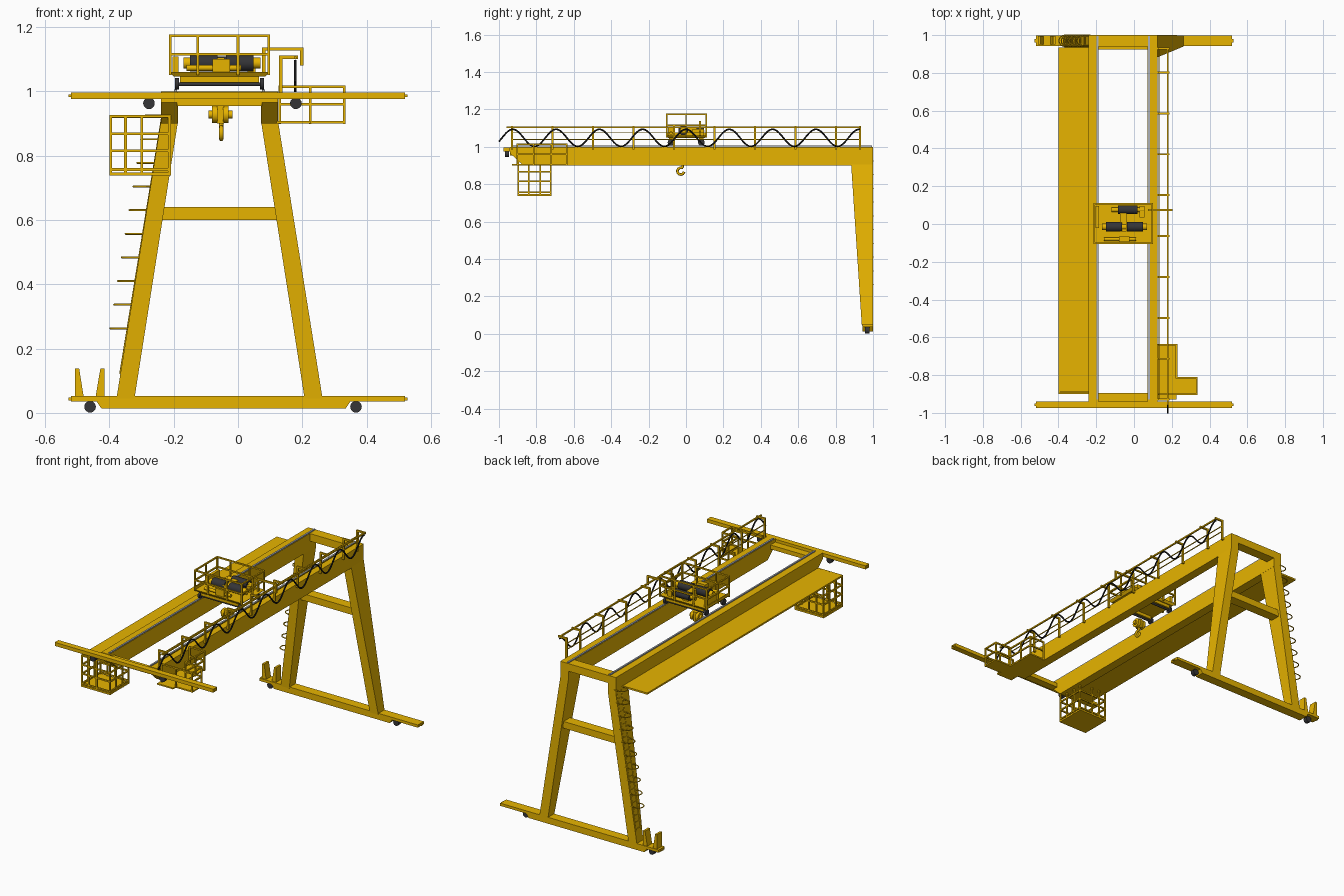
import bpy, bmesh
from math import sin, cos, pi, radians
from mathutils import Vector, Matrix

cube = bpy.data.objects.get("Cube")
if cube:
    bpy.data.objects.remove(cube)


def material(name, r, g, b):
    mat = bpy.data.materials.new(name)
    mat.use_nodes = True
    mat.diffuse_color = (r, g, b, 1)
    mat.node_tree.nodes["Principled BSDF"].inputs["Base Color"].default_value = (r, g, b, 1)
    return mat


YELLOW = material("crane yellow", .8, .455, 0)
DARK = material("dark grey", .035, .035, .038)
STEEL = material("rail steel", .42, .45, .5)
BLACK = material("cable black", .008, .008, .008)


def add(name, mesh, mat):
    mesh.materials.clear()
    mesh.materials.append(mat)
    obj = bpy.data.objects.new(name, mesh)
    bpy.context.collection.objects.link(obj)
    return obj


def finish(name, bm, mat):
    bmesh.ops.recalc_face_normals(bm, faces=bm.faces)
    mesh = bpy.data.meshes.new(name)
    bm.to_mesh(mesh)
    bm.free()
    return add(name, mesh, mat)


def skin(bm, low, high):
    """Solid between two rings of matching points."""
    a = [bm.verts.new(p) for p in low]
    b = [bm.verts.new(p) for p in high]
    bm.faces.new(a)
    bm.faces.new(b)
    for i in range(len(a)):
        j = (i + 1) % len(a)
        bm.faces.new((a[i], a[j], b[j], b[i]))


def loft(name, low, high, mat=YELLOW):
    bm = bmesh.new()
    skin(bm, low, high)
    return finish(name, bm, mat)


def ring(x0, x1, y0, y1, z):
    return [(x0, y0, z), (x1, y0, z), (x1, y1, z), (x0, y1, z)]


def box(name, x, y, z, mat=YELLOW):
    return loft(name, ring(*x, *y, z[0]), ring(*x, *y, z[1]), mat)


def bars(name, pairs, half, mat=YELLOW):
    """Square bars along the axes, each between a pair of points."""
    bm = bmesh.new()
    for pair in pairs:
        x, y, z = [(min(c) - half, max(c) + half) for c in zip(*pair)]
        skin(bm, ring(*x, *y, z[0]), ring(*x, *y, z[1]))
    return finish(name, bm, mat)


def smooth(obj):
    bpy.ops.object.select_all(action='DESELECT')
    obj.select_set(True)
    bpy.context.view_layer.objects.active = obj
    bpy.ops.object.shade_smooth_by_angle(angle=radians(50))


def cylinders(name, axis, items, mat=YELLOW):
    """Items are (centre, radius, length)."""
    bm = bmesh.new()
    for centre, radius, length in items:
        turn = Vector((0, 0, 1)).rotation_difference(Vector(axis)).to_matrix().to_4x4()
        bmesh.ops.create_cone(bm, cap_ends=True, segments=20, radius1=radius, radius2=radius,
                              depth=length, matrix=Matrix.Translation(centre) @ turn)
    smooth(finish(name, bm, mat))


def tubes(name, paths, radius, mat=YELLOW):
    """Round tubes along bent or sloping paths."""
    curve = bpy.data.curves.new(name, 'CURVE')
    curve.dimensions = '3D'
    curve.bevel_depth = radius
    curve.bevel_resolution = 2
    curve.use_fill_caps = True
    for path in paths:
        spline = curve.splines.new('POLY')
        spline.points.add(len(path) - 1)
        for point, co in zip(spline.points, path):
            point.co = (*co, 1)
    temp = bpy.data.objects.new("temp", curve)
    bpy.context.collection.objects.link(temp)
    graph = bpy.context.evaluated_depsgraph_get()
    mesh = bpy.data.meshes.new_from_object(temp.evaluated_get(graph))
    bpy.data.objects.remove(temp)
    smooth(add(name, mesh, mat))


def segments(path, closed=False):
    pts = list(path) + ([path[0]] if closed else [])
    return list(zip(pts, pts[1:]))


def railing(name, outline, posts, levels, bottom, half, closed=True):
    """Posts plus horizontal rails following an outline."""
    pairs = [((x, y, bottom), (x, y, levels[0])) for x, y in posts]
    for z in levels:
        pairs += segments([(x, y, z) for x, y in outline], closed)
    bars(name, pairs, half)


def rect(x0, x1, y0, y1):
    return [(x0, y0), (x1, y0), (x1, y1), (x0, y1)]


MID = -.0575          # centre line between the two girders


def other(x):
    return 2 * MID - x


# Girders with chamfered front ends, rails and legs, mirrored about the centre line
for side, flip in (("left", lambda x: x), ("right", other)):
    profile = [(-.94, 1), (1, 1), (1, .9), (-.87, .9), (-.94, .965)]
    loft(side + "_girder", [(flip(-.24), y, z) for y, z in profile],
         [(flip(-.187), y, z) for y, z in profile])
    rail = sorted((flip(-.199), flip(-.189)))
    box(side + "_rail", rail, (-.93, .995), (1, 1.006), STEEL)
    loft(side + "_leg", ring(flip(-.378), flip(-.322), .94, .999, .045),
         ring(flip(-.24), flip(-.187), .883, 1, .905))

# Cross members
box("back_top_beam", (-.19, .075), (.94, 1), (.955, 1))
box("front_tie_beam", (-.19, .075), (-.94, -.895), (.955, .98))
box("leg_cross_beam", (-.27, .155), (.925, .985), (.6, .64))
box("top_end_carriage", (-.52, .52), (-.975, -.94), (.976, .997))
box("top_carriage_buffers", (-.527, .527), (-.964, -.95), (.982, .991))
sill = [(-.52, .052), (.52, .052), (.52, .036), (.35, .036), (.335, .014),
        (-.425, .014), (-.44, .036), (-.52, .036)]
loft("bottom_end_carriage", [(x, .943, z) for x, z in sill], [(x, .999, z) for x, z in sill])
box("bottom_carriage_buffers", (-.527, .527), (.962, .98), (.039, .048))
cylinders("top_carriage_wheels", (0, 1, 0),
          [((x, -.957, .963), .018, .022) for x in (-.277, .18)], DARK)
cylinders("bottom_carriage_wheels", (0, 1, 0),
          [((x, .968, .019), .018, .024) for x in (-.46, .367)], DARK)
loft("outer_guard_post", ring(-.507, -.48, .95, .995, .05), ring(-.507, -.494, .95, .995, .138))
loft("inner_guard_post", ring(-.443, -.415, .95, .995, .05), ring(-.428, -.415, .95, .995, .138))


# Ladder with safety hoops following the slope of the left leg
def slope(z):
    return -.378 + (z - .05) * .163


LADDER_Y = (.948, .992)
tubes("ladder_rails", [((slope(.12), y, .12), (slope(.92), y, .92)) for y in LADDER_Y], .003)
bars("ladder_rungs", [[(slope(z), y, z) for y in LADDER_Y]
                      for z in [.13 + .037 * i for i in range(22)]], .002)
hoops = []
for i in range(10):
    z = .263 + .0735 * i
    hoops.append([(slope(z) + .005, .94, z)] +
                 [(slope(z) - .022 - .032 * sin(a * pi / 8), .97 - .03 * cos(a * pi / 8), z)
                  for a in range(9)] + [(slope(z) + .005, 1, z)])
tubes("ladder_hoops", hoops, .003)

# Side walkway and hanging basket
box("walkway", (-.4, -.235), (-.89, .935), (.917, .927))
box("basket_floor", (-.4, -.21), (-.9, -.72), (.738, .748))
basket = rect(-.396, -.213, -.896, -.724)
basket_posts = basket + [(x, y) for x in (-.35, -.3) for y in (-.896, -.724)]
basket_posts += [(x, y) for x in (-.396, -.213) for y in (-.84, -.78)]
railing("basket_frame", basket, basket_posts, (.922, .868, .815, .757), .742, .004)

# Access platform on the right
box("platform_long_floor", (.12, .225), (-.93, -.635), (.9, .908))
box("platform_short_floor", (.225, .335), (-.905, -.81), (.9, .908))
edge = [(.13, -.902), (.331, -.902), (.331, -.813), (.225, -.813), (.225, -.638), (.13, -.638)]
railing("platform_railing", edge, edge + [(.225, -.902), (.225, -.72)],
        (1.015, .96), .903, .004, closed=False)

# Handrail, cable brackets and hanging cable
stations = [-.93 + .2165 * i for i in range(9)] + [.93]
frames = []
for y in stations:
    frames += segments([(.115, y, .99), (.133, y, .99), (.133, y, 1.106), (.182, y, 1.106)])
bars("cable_brackets", frames, .005)
bars("handrails", [((.133, stations[0], z), (.133, .93, z)) for z in (1.04, 1.075)], .0022)
bars("cable_track", [((.178, -.955, 1.104), (.178, .93, 1.104))], .004)
wave = [-1 + i * 1.93 / 160 for i in range(161)]
tubes("festoon_cable", [[(.178, y, 1.048 + .046 * cos(2 * pi * y / .2315)) for y in wave]],
      .0045, BLACK)

# Trolley chassis, wheels and railing
loft("trolley_deck", ring(-.2, .085, -.095, .1, 1.046), ring(-.214, .099, -.105, .11, 1.06))
box("trolley_toe_board", (-.214, -.208), (-.105, .11), (1.06, 1.075))
for i, y in enumerate((-.08, .082)):
    box("trolley_bearer_%d" % i, (-.18, .065), (y - .012, y + .012), (1.028, 1.047))
cylinders("trolley_wheels", (1, 0, 0), [((x, y, 1.024), .018, .013)
          for x in (-.19, .075) for y in (-.08, .082)], DARK)
cylinders("trolley_axles", (1, 0, 0), [((MID, y, 1.022), .006, .26) for y in (-.08, .082)], DARK)
cage = rect(-.211, .096, -.102, .107)
cage_posts = cage + [(x, y) for x in (-.125, 0) for y in (-.102, .107)]
cage_posts += [(x, 0) for x in (-.211, .096)]
railing("trolley_railing", cage, cage_posts, (1.173, 1.115), 1.055, .004)
bars("cable_arm", segments([(.08, .075, 1.06), (.08, .075, 1.132), (.198, .075, 1.132),
                            (.198, .075, 1.085)]), .005)

# Hoisting machinery on the deck
cylinders("hoist_drum", (1, 0, 0), [((x, -.015, 1.088), .026, .085) for x in (-.107, .005)], DARK)
cylinders("drum_flanges", (1, 0, 0), [((x, -.015, 1.088), .017, .03) for x in (-.155, MID, .055)])
cylinders("hoist_motor", (1, 0, 0), [((-.033, .075, 1.085), .023, .105)], DARK)
cylinders("motor_couplings", (1, 0, 0), [((-.033, .075, 1.085), .012, .17)])
box("gearbox", (-.075, -.04), (-.04, .09), (1.06, 1.1))
box("drive_unit", (-.08, -.025), (-.095, -.065), (1.06, 1.1))
cylinders("drive_shaft", (1, 0, 0), [((-.075, -.08, 1.073), .009, .17)])
box("control_box", (-.203, -.185), (-.02, .095), (1.06, 1.108))
box("brake_unit", (.03, .055), (.035, .095), (1.06, 1.095))

# Hook block and hook
HOOK_Y = -.02
cylinders("hook_pulleys", (1, 0, 0), [((x, HOOK_Y, .928), .026, .018) for x in (-.072, -.038)])
cylinders("hook_axle", (1, 0, 0), [((-.055, HOOK_Y, .928), .012, .075)])
box("hook_block", (-.066, -.044), (HOOK_Y - .015, HOOK_Y + .015), (.9, .955))
arc = [radians(a) for a in range(70, 351, 20)]
tubes("hook", [[(-.052, -.018, .905), (-.052, -.018, .892)] +
               [(-.052, -.028 + .018 * cos(a), .87 + .018 * sin(a)) for a in arc]], .007)
